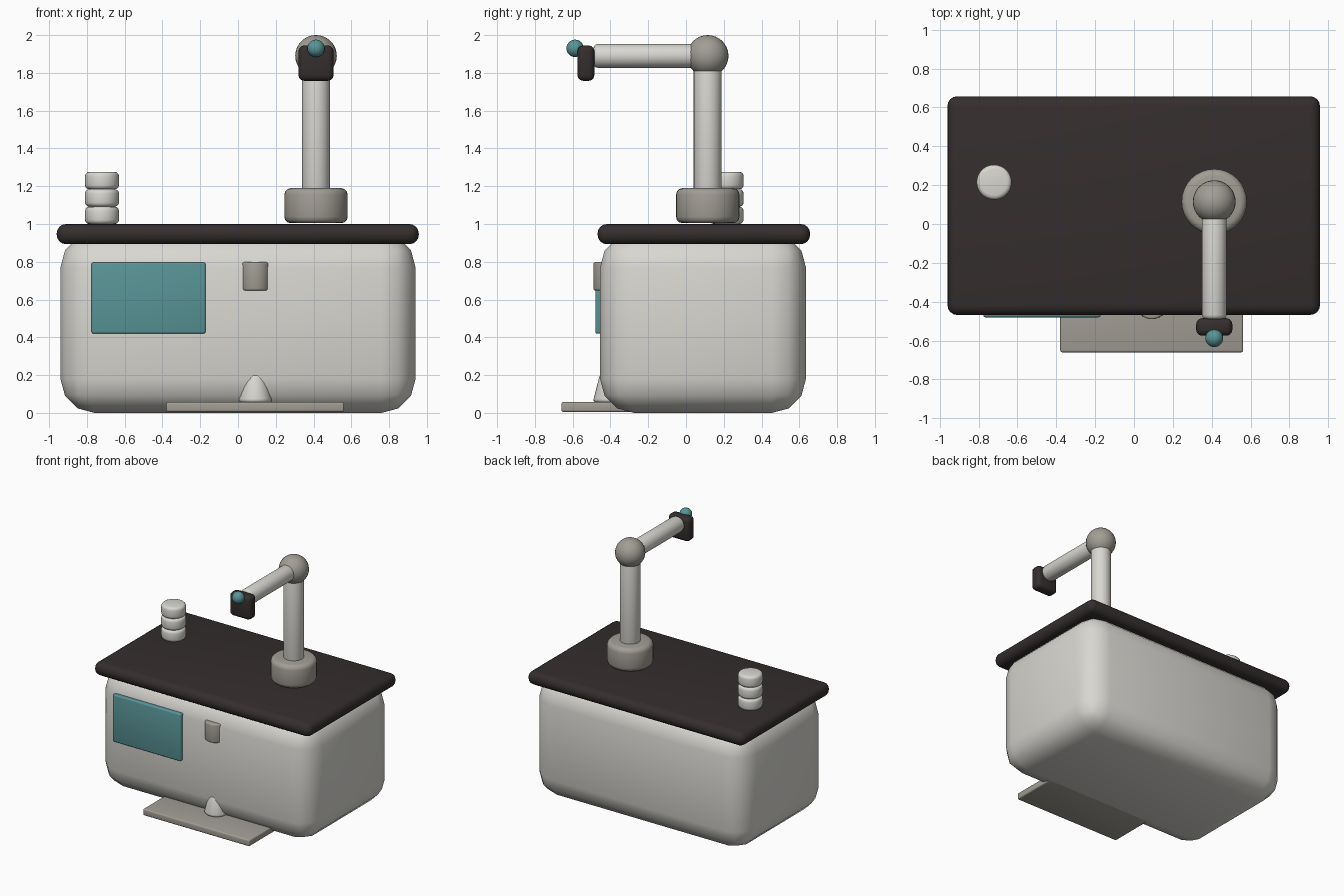
import bpy
import math

if "Cube" in bpy.data.objects:
    bpy.data.objects.remove(bpy.data.objects["Cube"], do_unlink=True)


def material(name, r, g, b):
    m = bpy.data.materials.new(name)
    m.use_nodes = True
    m.diffuse_color = (r, g, b, 1)
    bsdf = m.node_tree.nodes["Principled BSDF"]
    bsdf.inputs["Base Color"].default_value = (r, g, b, 1)
    bsdf.inputs["Roughness"].default_value = 0.6
    return m


white = material("warm white", 0.69, 0.68, 0.64)
grey = material("warm grey", 0.36, 0.34, 0.30)
dark = material("dark brown", 0.035, 0.027, 0.027)
teal = material("teal", 0.10, 0.30, 0.31)


def finish(name, mat, bevel=0, segments=3, angle=40):
    ob = bpy.context.object
    ob.name = name
    ob.data.materials.append(mat)
    if bevel:
        mod = ob.modifiers.new("rounding", "BEVEL")
        mod.width = bevel
        mod.segments = segments
        mod.limit_method = "ANGLE"
        bpy.ops.object.modifier_apply(modifier=mod.name)
    bpy.ops.object.shade_smooth_by_angle(angle=math.radians(angle))
    return ob


def box(name, mat, low, high, bevel, segments=3):
    centre = [(a + b) / 2 for a, b in zip(low, high)]
    bpy.ops.mesh.primitive_cube_add(size=1, location=centre)
    bpy.context.object.scale = [b - a for a, b in zip(low, high)]
    bpy.ops.object.transform_apply(location=False, rotation=False, scale=True)
    return finish(name, mat, bevel, segments)


def post(name, mat, centre, radius, depth, bevel, top=None, tilt=0):
    bpy.ops.mesh.primitive_cone_add(
        vertices=32, radius1=radius, radius2=radius if top is None else top,
        depth=depth, location=centre, rotation=(tilt, 0, 0))
    return finish(name, mat, bevel)


def ball(name, mat, centre, radius):
    bpy.ops.mesh.primitive_uv_sphere_add(
        segments=32, ring_count=16, radius=radius, location=centre)
    return finish(name, mat)


# Cabinet and counter
box("cabinet_body", white, (-0.94, -0.455, 0), (0.94, 0.635, 0.95), 0.18)
box("counter_top", dark, (-0.96, -0.468, 0.893), (0.957, 0.657, 1.0), 0.05, 4)

# Front fittings
box("front_screen", teal, (-0.775, -0.48, 0.42), (-0.172, -0.44, 0.797), 0.01)
post("dispenser_spout", grey, (0.092, -0.412, 0.723), 0.078, 0.15, 0.01)
box("drip_tray", grey, (-0.38, -0.66, 0.005), (0.562, -0.28, 0.057), 0.01)
post("tray_cup", white, (0.092, -0.402, 0.133), 0.092, 0.156, 0.02, top=0.052)

# Stack of cups
for i in range(3):
    post(f"stacked_cup_{i + 1}", white,
         (-0.72, 0.215, 1.046 + 0.092 * i), 0.09, 0.092, 0.022)

# Robot arm
ARM_X, ARM_Y, ARM_Z = 0.413, 0.115, 1.89
post("arm_base", grey, (ARM_X, ARM_Y, 1.097), 0.168, 0.186, 0.035)
post("arm_upright", white, (ARM_X, ARM_Y, 1.52), 0.074, 0.72, 0.01)
ball("arm_elbow", grey, (ARM_X, ARM_Y, ARM_Z), 0.11)
post("arm_forearm", white, (ARM_X, -0.19, ARM_Z), 0.063, 0.6, 0.022,
     tilt=math.pi / 2)
box("arm_gripper", dark, (0.32, -0.575, 1.758), (0.506, -0.485, 1.945), 0.03)
ball("gripper_light", teal, (ARM_X, -0.587, 1.93), 0.046)
